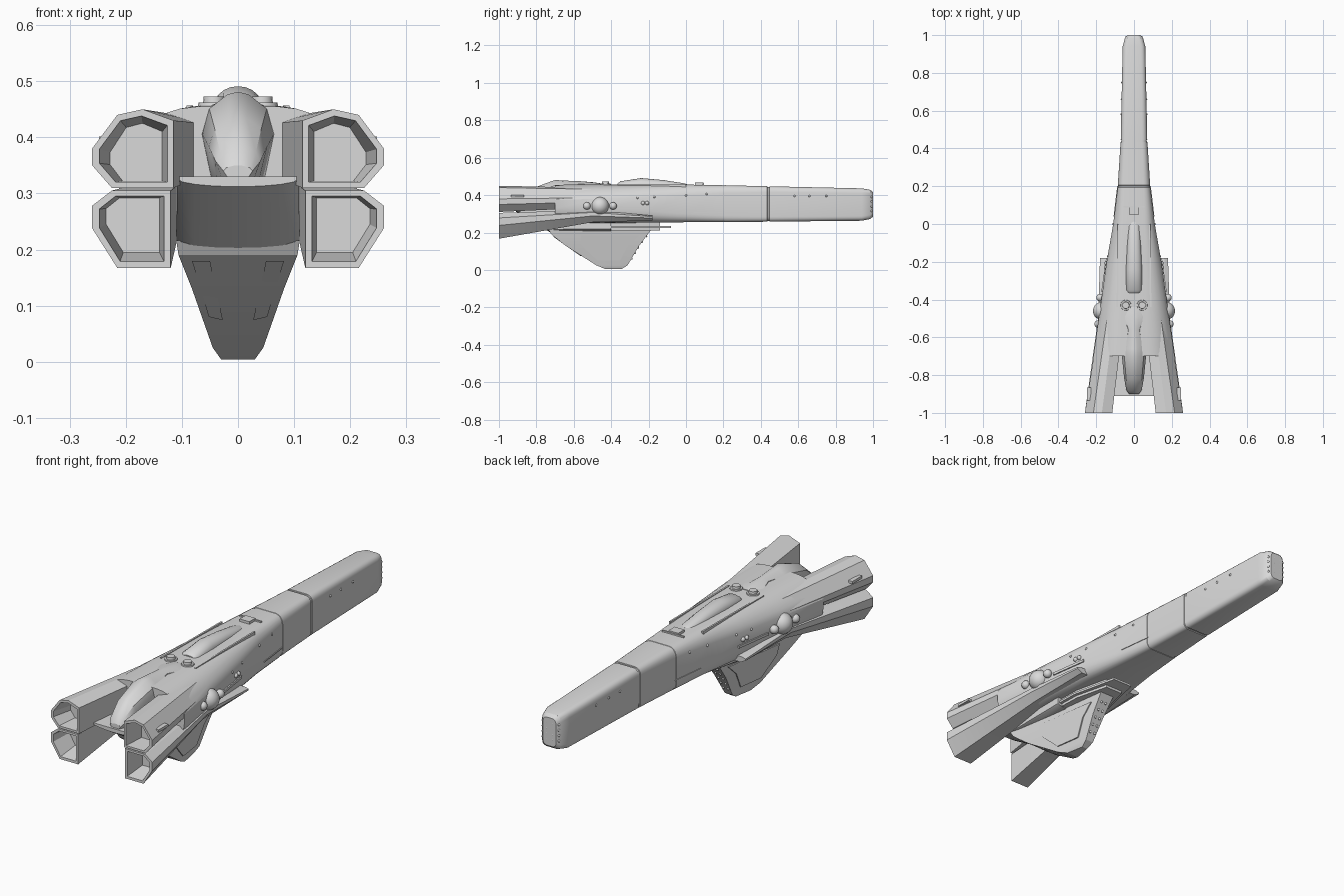
import bpy, bmesh, math
from mathutils import Vector

if "Cube" in bpy.data.objects:
    bpy.data.objects.remove(bpy.data.objects["Cube"])

grey = bpy.data.materials.new("hull_grey")
grey.diffuse_color = (0.7, 0.7, 0.7, 1)
grey.use_nodes = True
grey.node_tree.nodes["Principled BSDF"].inputs["Base Color"].default_value = grey.diffuse_color


def finish(name, bm, angle=30):
    bmesh.ops.recalc_face_normals(bm, faces=bm.faces)
    me = bpy.data.meshes.new(name)
    bm.to_mesh(me)
    bm.free()
    ob = bpy.data.objects.new(name, me)
    bpy.context.collection.objects.link(ob)
    me.materials.append(grey)
    bpy.ops.object.select_all(action='DESELECT')
    ob.select_set(True)
    bpy.context.view_layer.objects.active = ob
    bpy.ops.object.shade_smooth_by_angle(angle=math.radians(angle))
    return ob


def loft(name, rings, both=False, angle=30):
    """Skin a list of equal-length rings, capped; optionally repeated on -x."""
    bm = bmesh.new()
    for s in ((1, -1) if both else (1,)):
        vs = [[bm.verts.new((s * x, y, z)) for x, y, z in r] for r in rings]
        for a, b in zip(vs, vs[1:]):
            for i in range(len(a)):
                j = (i + 1) % len(a)
                bm.faces.new((a[i], a[j], b[j], b[i]))
        bm.faces.new(vs[0])
        bm.faces.new(vs[-1])
    return finish(name, bm, angle)


def box(name, c, size, both=False):
    x, y, z = c
    a, b, h = (v / 2 for v in size)
    return loft(name, [[(x - a, y - b, k), (x + a, y - b, k), (x + a, y + b, k), (x - a, y + b, k)]
                       for k in (z - h, z + h)], both)


def balls(name, items, seg=12):
    """Spheres (x, y, z, r) on both flanks."""
    bm = bmesh.new()
    for x, y, z, r in items:
        for s in (1, -1):
            g = bmesh.ops.create_uvsphere(bm, u_segments=seg, v_segments=seg // 2 + 1, radius=r)
            bmesh.ops.translate(bm, verts=g["verts"], vec=(s * x, y, z))
    return finish(name, bm, 60)


def bezier(a, c, b, n=5):
    return [tuple((1 - t) ** 2 * p + 2 * t * (1 - t) * q + t * t * r for p, q, r in zip(a, c, b))
            for t in (i / n for i in range(n + 1))]


# Main hull: rounded-box nose widening to a shouldered body
# y, top half-width, top z, shoulder x, shoulder z, half-width, side top, side bottom, belly half-width, belly z
stations = [
    (1.00, .015, .415, .032, .413, .034, .390, .310, .018, .285),
    (.985, .025, .428, .046, .426, .048, .400, .295, .028, .272),
    (.94, .035, .436, .059, .434, .060, .408, .288, .040, .263),
    (.45, .042, .447, .069, .444, .070, .415, .285, .050, .258),
    (.20, .050, .453, .083, .449, .086, .410, .290, .062, .255),
    (.00, .055, .456, .100, .452, .110, .400, .300, .075, .255),
    (-.20, .060, .457, .125, .452, .145, .390, .315, .095, .253),
    (-.45, .065, .457, .150, .452, .180, .380, .320, .110, .250),
    (-.70, .070, .455, .160, .452, .215, .375, .330, .110, .250),
]


def hull_ring(st, k=1.0):
    y, wt, zt, cx, cz, w, z1, z2, wb, zb = st
    half = bezier((wt, zt), (cx, cz), (w, z1)) + bezier((w, z2), (w, zb + .004), (wb, zb))
    pts = half + [(-x, z) for x, z in reversed(half)]
    mid = (zt + zb) / 2
    return [(x * k, y, mid + (z - mid) * k) for x, z in pts]


def station_at(y):
    for a, b in zip(stations, stations[1:]):
        if b[0] <= y <= a[0]:
            t = (a[0] - y) / (a[0] - b[0])
            return tuple(p + (q - p) * t for p, q in zip(a, b))


def side_x(y):
    return station_at(y)[5]


hull = [hull_ring(s) for s in stations]
for y, k in ((.2, .985), (.44, .955)):          # seams between nose sections
    groove = [hull_ring(station_at(y + d), f) for d, f in
              ((.006, 1), (.005, k), (-.005, k), (-.006, 1))]
    hull += groove
hull = [r for r in hull if abs(r[0][1] - .2) > .0001]
hull.sort(key=lambda r: -r[0][1])
loft("hull", hull)

# Engines: polygon ducts, hollow at the rear
upper = [(.115, .31), (.115, .43), (.17, .45), (.215, .44), (.26, .38), (.26, .35), (.225, .31)]
lower = [(.12, .305), (.225, .305), (.26, .278), (.26, .238), (.215, .167), (.12, .167)]


def fit(prof, y, x0, x1, z0, z1):
    xs, zs = [p[0] for p in prof], [p[1] for p in prof]
    f = lambda v, lo, hi, a, b: a + (v - lo) / (hi - lo) * (b - a)
    return [(f(x, min(xs), max(xs), x0, x1), y, f(z, min(zs), max(zs), z0, z1)) for x, z in prof]


loft("upper_engine", [fit(upper, -.45, .05, .174, .335, .438), fit(upper, -1, .115, .26, .31, .45),
                      fit(upper, -1, .126, .247, .32, .438), fit(upper, -.9, .135, .228, .322, .425)],
     True, 20)
loft("lower_engine", [fit(lower, -.18, .10, .18, .264, .29), fit(lower, -.5, .10, .19, .255, .32),
                      fit(lower, -1, .12, .26, .167, .305), fit(lower, -1, .132, .247, .179, .295),
                      fit(lower, -.9, .14, .235, .195, .292)], True, 20)
box("engine_vent", (.238, -.90, .395), (.02, .07, .012), True)

# Rear lower hull: deck between the engines over a sloping curved underside
rear = []
for y, w, zb in ((-.40, .11, .205), (-.73, .11, .203), (-.91, .108, .312)):
    arc = [(w * math.cos(a), zb + .014 * (1 - math.sin(a))) for a in
           (math.pi * i / 8 for i in range(9))]
    rear.append([(x, y, z) for x, z in arc] + [(-w, y, .33), (w, y, .33)])
loft("rear_deck", rear)

# Belly plate and neck
def slab(name, pts, z0, z1):
    return loft(name, [[(x, y, z) for x, y in pts] + [(-x, y, z) for x, y in reversed(pts)]
                       for z in (z0, z1)])


slab("belly_plate", [(.11, -.74), (.10, -.30), (.05, -.08)], .224, .234)
slab("belly_neck", [(.10, -.72), (.085, -.30), (.045, -.14)], .212, .262)

# Ventral keel: z, rear y, front y, rear half-width, front half-width
keel = [(.216, -.735, -.185, .110, .036), (.19, -.72, -.205, .106, .034),
        (.13, -.645, -.25, .082, .030), (.025, -.48, -.312, .045, .020),
        (.004, -.43, -.345, .030, .014)]
loft("ventral_keel", [[(-b, yr, z), (b, yr, z), (f, yf, z), (-f, yf, z)]
                      for z, yr, yf, b, f in keel], angle=15)


def keel_at(z):
    for a, b in zip(keel, keel[1:]):
        if b[0] <= z <= a[0]:
            t = (a[0] - z) / (a[0] - b[0])
            return [p + (q - p) * t for p, q in zip(a, b)]


# Raised panels on the keel's flanks and slots on its rear face
def flank(z, t, out):
    _, yr, yf, b, f = keel_at(z)
    return (b + (f - b) * t + out, yr + (yf - yr) * t, z)


loft("keel_panel", [[flank(.185, .30, o), flank(.185, .92, o), flank(.13, .85, o), flank(.05, .75, o),
                     flank(.05, .20, o), flank(.13, .22, o)] for o in (-.004, .005)], True)
loft("keel_slot", [[(x, keel_at(z)[1] + o, z) for x, z in
                    ((.05, .18), (.082, .18), (.052, .08), (.027, .074))] for o in (.006, -.006)], True)
balls("keel_stud", [(.012, keel_at(z)[2], z, .006) for z in (.06, .09, .12, .15, .18)], 8)

# Dorsal spine ending in a tail cone
spine = []
for y, w, zb, zt in ((-.90, .026, .33, .35), (-.88, .040, .33, .385), (-.82, .052, .33, .437),
                     (-.70, .064, .33, .481), (-.66, .058, .35, .478), (-.56, .036, .40, .474),
                     (-.49, .068, .40, .468), (-.44, .062, .40, .460)):
    h = zt - zb
    half = [(.75 * w, zb), (w, zb + .5 * h), (.8 * w, zb + .8 * h), (.3 * w, zb + .97 * h)]
    spine.append([(x, y, z) for x, z in half] + [(0, y, zt)] + [(-x, y, z) for x, z in reversed(half)])
loft("tail_spine", spine)

# Canopy with a raised frame on each side
canopy = []
for y, w, zt in ((-.365, .036, .462), (-.35, .043, .474), (-.24, .044, .491), (-.12, .038, .480),
                 (-.01, .031, .463), (.012, .022, .456)):
    canopy.append([(w * math.cos(a), y, .44 + (zt - .44) * math.sin(a) ** .7) for a in
                   (math.pi * i / 10 for i in range(10))] + [(-w, y, .44)])
loft("canopy", canopy, angle=40)
loft("canopy_rail", [[(.084, -.44, z), (.092, -.44, z), (.088, .0, z), (.08, .0, z)]
                     for z in (.43, .457)], True)
box("sensor_box", (0, .07, .456), (.05, .045, .022))
box("sensor_bar", (0, .092, .455), (.11, .008, .012))

# Paired dorsal turrets
bm = bmesh.new()
for s in (1, -1):
    for r, z, d in ((.03, .455, .014), (.02, .463, .02)):
        g = bmesh.ops.create_cone(bm, cap_ends=True, segments=16, radius1=r, radius2=r * .9, depth=d)
        bmesh.ops.translate(bm, verts=g["verts"], vec=(s * .043, -.43, z))
finish("dorsal_turret", bm)

# Flank domes, studs and nose ports
balls("flank_dome", [(.170, -.46, .342, .048), (.180, -.39, .342, .020), (.190, -.53, .342, .020)], 20)
balls("flank_light", [(side_x(y), y, .357, .011) for y in (-.23, -.208)])
balls("hull_stud", [(side_x(y) - .001, y, z, .006) for y, z in
                    ((.75, .395), (.66, .395), (.58, .395), (.11, .405), (.0, .398), (-.17, .39), (-.26, .385))], 8)
balls("nose_port", [(x, y, z, .006) for z in (.315, .34, .365, .39) for x, y in ((.014, 1.0 - .005), (.041, .990))], 8)

# Side seam strip and stepped flank plates
loft("flank_strip", [[(side_x(y) + o, y, z) for y, z in ((.2, .303), (.04, .303), (.04, .308), (.2, .308))]
                     for o in (-.02, .003)], True)
loft("flank_plate", [[(side_x(y) + o, y, z) for y, z in ((-.18, .325), (-.36, .325), (-.36, .337), (-.18, .337))]
                     for o in (-.02, .006)], True)
